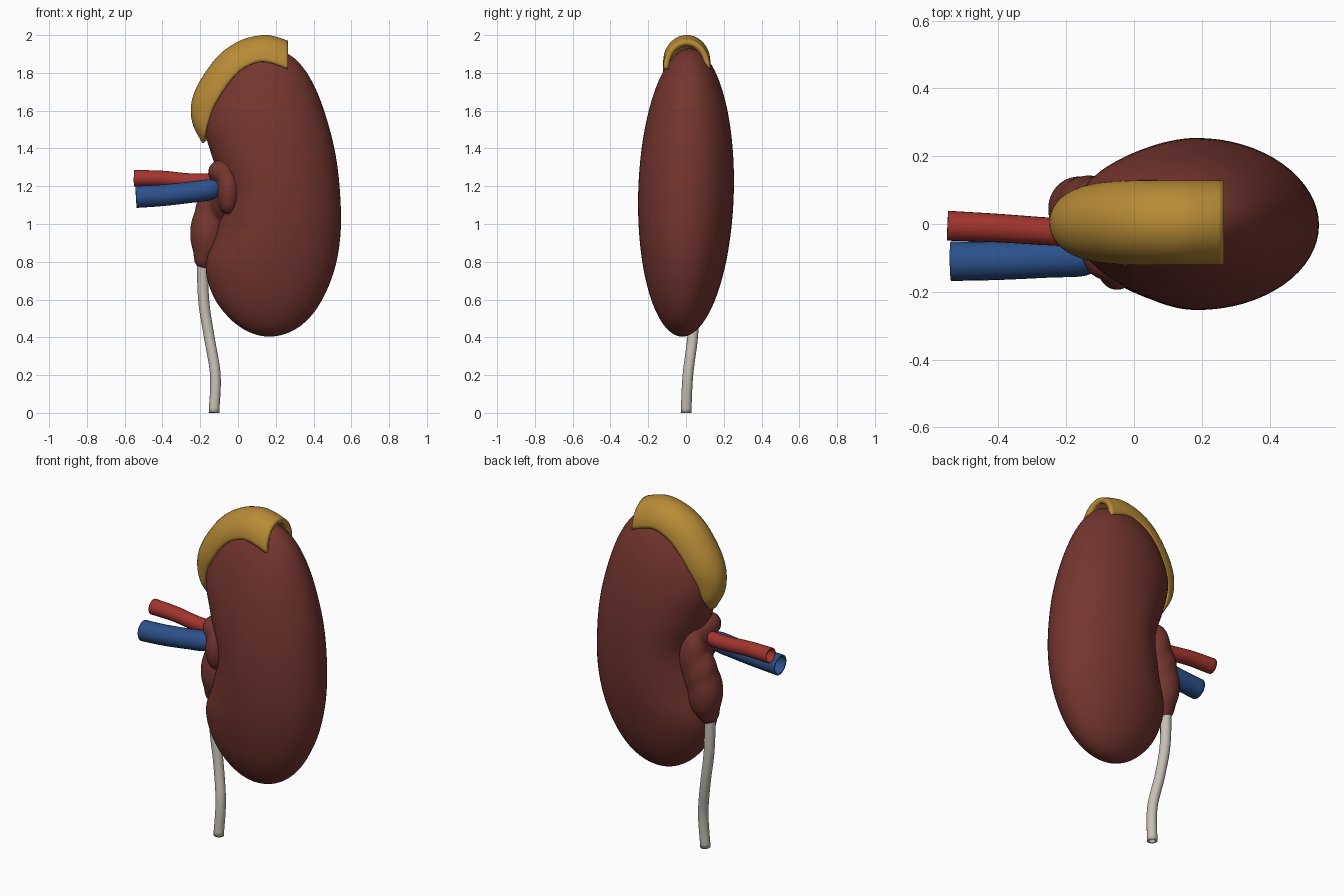
import bpy, bmesh
from math import sin, cos, pi
from mathutils import Vector

cube = bpy.data.objects.get("Cube")
if cube:
    bpy.data.objects.remove(cube)


def material(name, rgb):
    m = bpy.data.materials.new(name)
    m.use_nodes = True
    m.diffuse_color = (*rgb, 1)
    m.node_tree.nodes["Principled BSDF"].inputs["Base Color"].default_value = (*rgb, 1)
    return m


maroon = material("maroon tissue", (0.175, 0.036, 0.028))
ochre = material("ochre gland", (0.48, 0.26, 0.037))
red = material("artery red", (0.36, 0.035, 0.026))
blue = material("vein blue", (0.025, 0.083, 0.26))
ivory = material("ivory duct", (0.56, 0.53, 0.46))


def smooth_path(points, steps):
    """Catmull-Rom samples through tuples of any length."""
    pts = [Vector(p) for p in points]
    pts = [2 * pts[0] - pts[1]] + pts + [2 * pts[-1] - pts[-2]]
    out = []
    for a, b, c, d in zip(pts, pts[1:], pts[2:], pts[3:]):
        for i in range(steps):
            t = i / steps
            out.append(b + 0.5 * t * (c - a + t * (2 * a - 5 * b + 4 * c - d
                                                   + t * (3 * (b - c) + d - a))))
    return out + [pts[-2]]


def finish(bm, name, mat):
    bmesh.ops.remove_doubles(bm, verts=bm.verts, dist=0.0005)
    bmesh.ops.recalc_face_normals(bm, faces=bm.faces)
    me = bpy.data.meshes.new(name)
    bm.to_mesh(me)
    bm.free()
    me.materials.append(mat)
    ob = bpy.data.objects.new(name, me)
    bpy.context.collection.objects.link(ob)
    bpy.ops.object.select_all(action="DESELECT")
    ob.select_set(True)
    bpy.context.view_layer.objects.active = ob
    bpy.ops.object.shade_smooth_by_angle(angle=0.9)
    return ob


def loft(rings, name, mat, closed=True, wall=0):
    bm = bmesh.new()
    rows = [[bm.verts.new(p) for p in ring] for ring in rings]
    n = len(rows[0])
    for r, s in zip(rows, rows[1:]):
        for i in range(n if closed else n - 1):
            j = (i + 1) % n
            bm.faces.new((r[i], r[j], s[j], s[i]))
    ob = finish(bm, name, mat)
    if wall:
        mod = ob.modifiers.new("wall", "SOLIDIFY")
        mod.thickness, mod.offset = wall, -1
    return ob


def tube(name, mat, points, wall):
    """Hollow tube through (x, y, z, radius) points."""
    path = smooth_path(points, 8)
    rings = []
    for i, p in enumerate(path):
        tangent = (path[min(i + 1, len(path) - 1)] - path[max(i - 1, 0)]).to_3d().normalized()
        u = tangent.cross(Vector((0, 1, 0))).normalized()
        v = tangent.cross(u)
        rings.append([p.to_3d() + p[3] * (u * cos(k * pi / 12) + v * sin(k * pi / 12))
                      for k in range(24)])
    return loft(rings, name, mat, wall=wall)


# Bean-shaped body: left edge, widest line and right edge from top to bottom
outline = [(.14, .14, .14), (.02, .145, .258), (-.075, .15, .345), (-.145, .155, .415),
           (-.185, .16, .472), (-.14, .175, .517), (-.075, .185, .54), (-.11, .185, .544),
           (-.17, .175, .518), (-.135, .17, .46), (-.05, .165, .381), (.055, .165, .28),
           (.165, .165, .165)]
samples = smooth_path(outline, 5)
rings = []
for i, (left, mid, right) in enumerate(samples):
    t = pi * i / (len(samples) - 1)
    ring = []
    for k in range(64):
        a = k * pi / 32
        half = right - mid if cos(a) > 0 else mid - left
        ring.append((mid + half * cos(a), .02 * cos(t) + .253 * sin(t) * sin(a),
                     1.167 + .763 * cos(t)))
    rings.append(ring)
loft(rings, "kidney_body", maroon)

# Gland cap: inner x z, outer x z, half width along the crescent
crescent = [(-.18, 1.43, -.19, 1.43, .03), (-.17, 1.49, -.237, 1.52, .075),
            (-.14, 1.59, -.25, 1.61, .1), (-.105, 1.66, -.23, 1.7, .115),
            (-.05, 1.745, -.175, 1.8, .123), (.01, 1.81, -.09, 1.905, .125),
            (.07, 1.845, .02, 1.975, .125), (.13, 1.86, .13, 2.0, .125),
            (.2, 1.845, .2, 1.992, .125), (.265, 1.82, .265, 1.97, .125)]
rings = []
for ix, iz, ox, oz, w in smooth_path(crescent, 4):
    ring = []
    for k in range(25):
        s = sin(k * pi / 24)
        ring.append((ix + (ox - ix) * s, .004 - w * cos(k * pi / 24), iz + (oz - iz) * s))
    rings.append(ring)
loft(rings, "adrenal_gland", ochre, closed=False, wall=.03)

# Renal pelvis: lobes fused into one soft mass
lobes = [((-.08, -.07, 1.275), (.08, .1, .07)), ((-.05, -.125, 1.17), (.06, .072, .125)),
         ((-.06, 0, 1.17), (.1, .12, .17)), ((-.1, .07, 1.14), (.08, .075, .16)),
         ((-.135, .055, 1.05), (.095, .09, .15)),
         ((-.16, .045, .95), (.095, .098, .17)), ((-.178, .04, .83), (.06, .06, .075))]
bm = bmesh.new()
for centre, size in lobes:
    ball = bmesh.ops.create_uvsphere(bm, u_segments=32, v_segments=20, radius=1)["verts"]
    bmesh.ops.scale(bm, vec=size, verts=ball)
    bmesh.ops.translate(bm, vec=centre, verts=ball)
pelvis = finish(bm, "renal_pelvis", maroon)
remesh = pelvis.modifiers.new("fuse", "REMESH")
remesh.mode, remesh.voxel_size, remesh.use_smooth_shade = "VOXEL", .012, True
soften = pelvis.modifiers.new("soften", "SMOOTH")
soften.factor, soften.iterations = .5, 16

# Vessels and duct
tube("renal_artery", red, [(-.55, -.005, 1.242, .044), (-.4, -.012, 1.24, .042),
                           (-.25, -.022, 1.227, .041), (-.08, -.03, 1.23, .041)], .008)
tube("renal_vein", blue, [(-.54, -.11, 1.143, .058), (-.4, -.108, 1.152, .057),
                          (-.25, -.102, 1.168, .056), (-.15, -.098, 1.182, .055),
                          (-.09, -.09, 1.2, .035)], .008)
tube("ureter", ivory, [(-.127, 0, 0, .028), (-.12, .01, .2, .028), (-.152, .035, .4, .028),
                       (-.182, .043, .6, .029), (-.188, .042, .84, .031)], .009)
